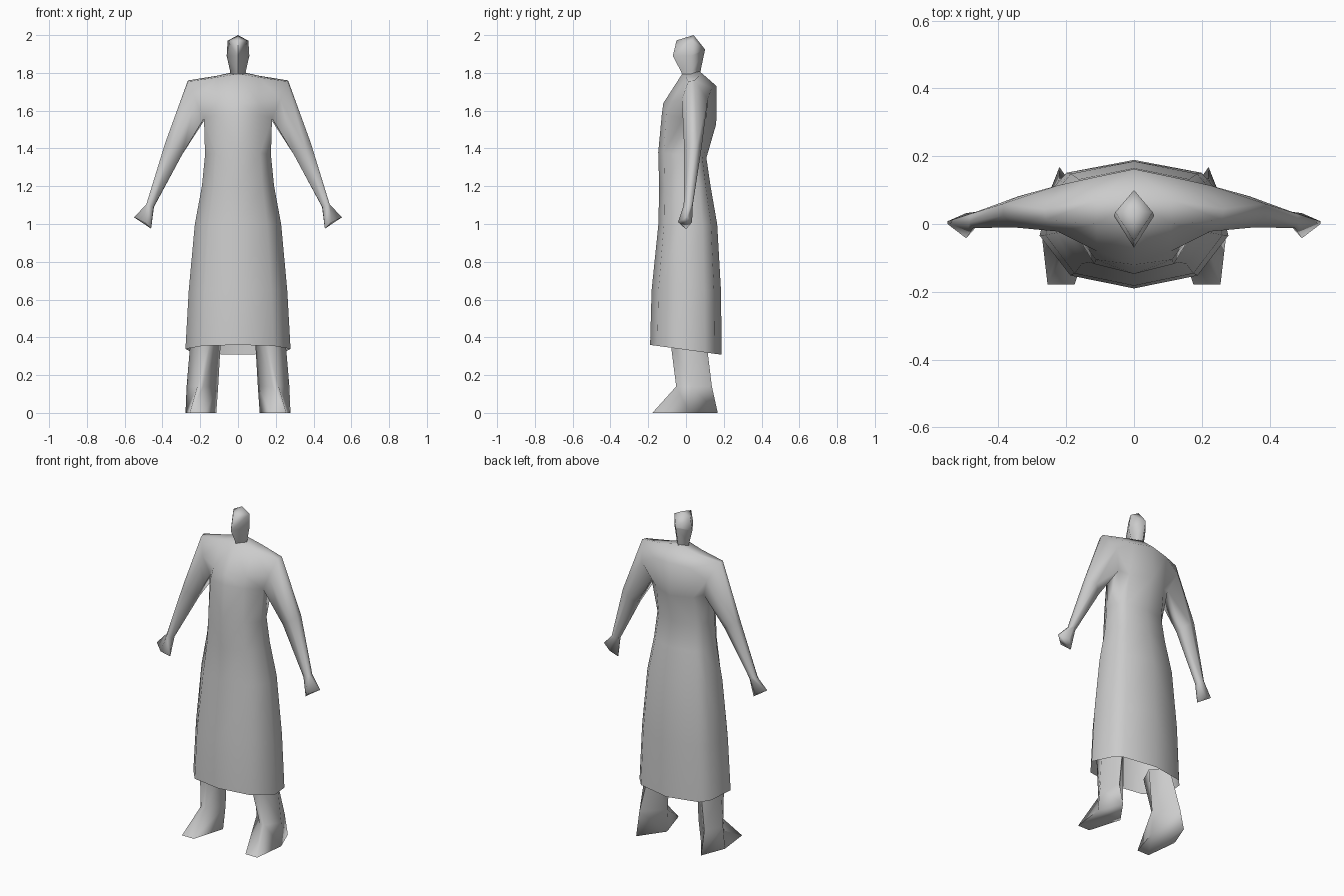
import bpy
import math


def finish(obj):
    """Merge seams, align normals and smooth."""
    bpy.ops.object.select_all(action='DESELECT')
    obj.select_set(True)
    bpy.context.view_layer.objects.active = obj
    bpy.ops.object.mode_set(mode='EDIT')
    bpy.ops.mesh.select_all(action='SELECT')
    bpy.ops.mesh.remove_doubles(threshold=0.0005)
    bpy.ops.mesh.normals_make_consistent(inside=False)
    bpy.ops.object.mode_set(mode='OBJECT')
    bpy.ops.object.shade_smooth_by_angle(angle=math.radians(100))


def loft(name, rings, closed=True, cap_end=False, skip=()):
    """Skin a list of equal-length rings and mirror the half across x."""
    n = len(rings[0])
    verts = [p for r in rings for p in r]
    faces = []
    for i in range(len(rings) - 1):
        for j in range(n if closed else n - 1):
            if (i, j) not in skip:
                k = (j + 1) % n
                faces.append((i * n + j, i * n + k, (i + 1) * n + k, (i + 1) * n + j))
    if cap_end:
        faces.append(tuple(range((len(rings) - 1) * n, len(rings) * n)))
    mesh = bpy.data.meshes.new(name)
    mesh.from_pydata(verts, [], faces)
    obj = bpy.data.objects.new(name, mesh)
    bpy.context.collection.objects.link(obj)
    bpy.ops.object.select_all(action='DESELECT')
    obj.select_set(True)
    bpy.context.view_layer.objects.active = obj
    m = obj.modifiers.new("mirror", 'MIRROR')
    bpy.ops.object.modifier_apply(modifier=m.name)
    finish(obj)
    return obj


# Robe: half cross-sections (half width, front y, back y, front z, back z)
def robe_ring(w, yf, yb, zf, zb):
    half = [(0, yf), (0.66 * w, 0.8 * yf), (0.98 * w, 0.18 * yf),
            (0.86 * w, 0.53 * yb), (0.7 * w, 0.8 * yb), (0, yb)]
    return [(x, y, zf + (zb - zf) * (y - yf) / (yb - yf)) for x, y in half]


# Chest line shared by the robe and the shoulders
top = [(0, -0.128, 1.58), (0.112, -0.105, 1.58), (0.18, -0.015, 1.56),
       (0.177, 0.08, 1.55), (0.125, 0.108, 1.53), (0, 0.16, 1.53)]

robe = loft("robe", [robe_ring(*s) for s in (
    (0.284, -0.19, 0.189, 0.36, 0.308),
    (0.266, -0.182, 0.185, 0.65, 0.65),
    (0.233, -0.146, 0.165, 1.0, 1.0),
    (0.195, -0.142, 0.13, 1.2, 1.2),
    (0.178, -0.147, 0.108, 1.38, 1.35))] + [top], closed=False)

# Shoulders and arms: six-sided sections from the spine out to the fist
arms = loft("shoulders_and_arms", [
    [(0, -0.02, 1.795), (0, -0.12, 1.64), top[0],
     top[5], (0, 0.162, 1.73), (0, 0.07, 1.81)],
    [(0.11, 0.0, 1.777), (0.11, -0.08, 1.645), top[1],
     top[4], (0.12, 0.137, 1.72), (0.11, 0.07, 1.785)],
    [(0.258, 0.012, 1.755), (0.225, -0.022, 1.66), top[2],
     top[3], (0.22, 0.115, 1.66), (0.265, 0.045, 1.76)],
    [(0.385, 0.025, 1.43), (0.355, -0.01, 1.41), (0.297, 0.01, 1.365),
     (0.297, 0.05, 1.365), (0.34, 0.082, 1.40), (0.385, 0.06, 1.43)],
    [(0.485, 0.005, 1.105), (0.475, -0.012, 1.1), (0.447, -0.005, 1.09),
     (0.445, 0.022, 1.09), (0.465, 0.036, 1.1), (0.482, 0.03, 1.105)],
    [(0.55, 0.0, 1.035), (0.495, -0.042, 1.01), (0.46, -0.003, 0.975),
     (0.46, 0.003, 0.975), (0.495, 0.032, 1.01), (0.55, 0.008, 1.035)],
], cap_end=True, skip=((0, 2), (1, 2)))

# Weld the robe and the shoulders into one garment
robe.select_set(True)
arms.select_set(True)
bpy.context.view_layer.objects.active = robe
bpy.ops.object.join()
robe.name = "robe_with_arms"
finish(robe)

# Head: half of a diamond section, closed to a ridge on top
loft("head", [
    [(0, -0.018, 1.785), (0.04, 0.03, 1.785), (0, 0.075, 1.79)],
    [(0, -0.025, 1.805), (0.042, 0.03, 1.81), (0, 0.08, 1.825)],
    [(0, -0.07, 1.89), (0.06, 0.025, 1.89), (0, 0.1, 1.92)],
    [(0, -0.05, 1.972), (0.055, 0.035, 1.97), (0, 0.1, 1.925)],
    [(0, 0.04, 2.0)] * 3,
], closed=False)

# Legs flowing into wedge-shaped feet
loft("leg_and_foot", [
    [(0.14, -0.085, 0.4), (0.2, -0.085, 0.4), (0.25, 0.02, 0.4),
     (0.17, 0.105, 0.4), (0.09, 0.02, 0.4)],
    [(0.185, -0.052, 0.14), (0.215, -0.052, 0.14), (0.272, 0.03, 0.14),
     (0.22, 0.137, 0.14), (0.105, 0.03, 0.14)],
    [(0.175, -0.178, 0.0), (0.255, -0.178, 0.0), (0.278, 0.02, 0.0),
     (0.22, 0.168, 0.0), (0.115, 0.02, 0.0)],
], cap_end=True)
